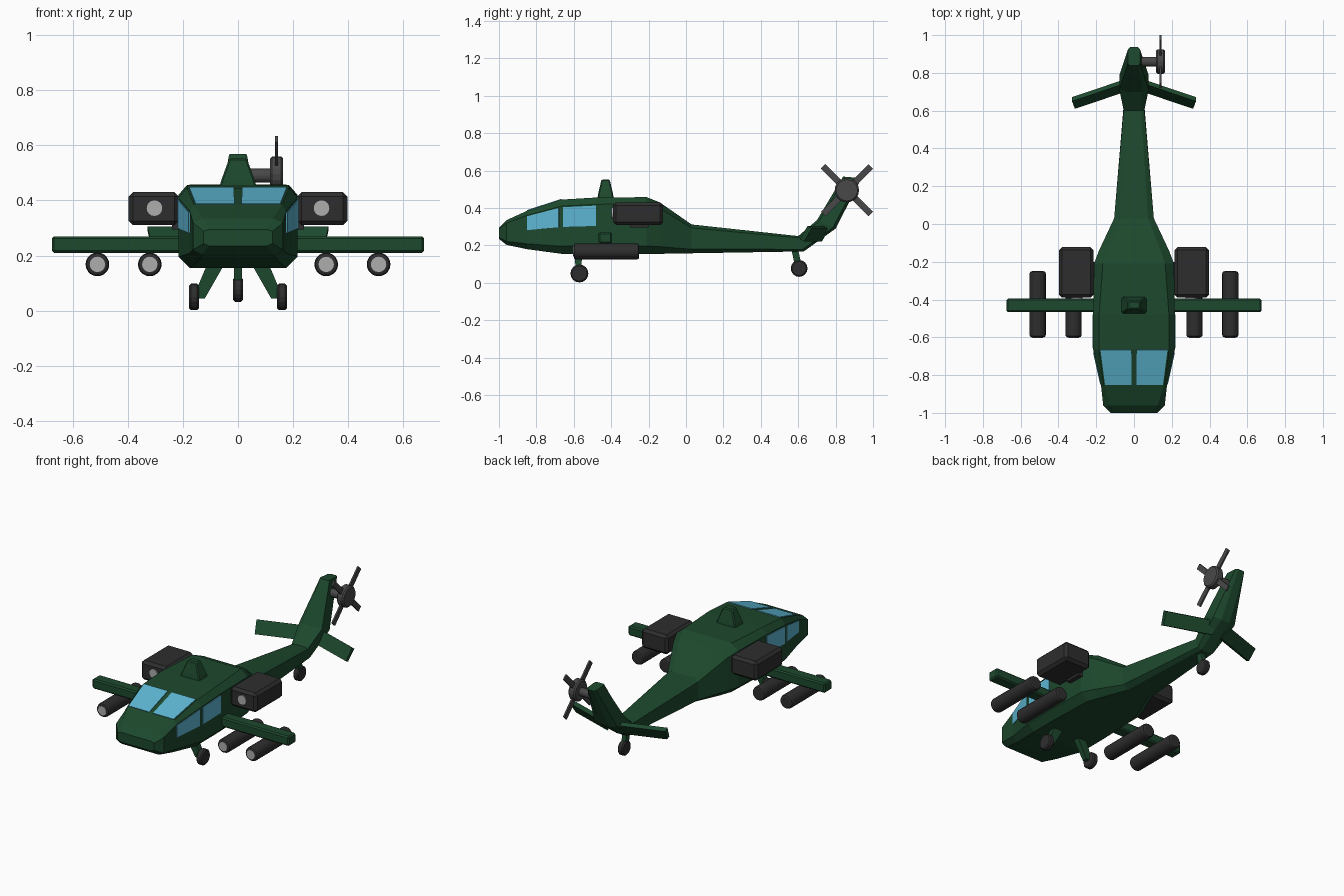
import bpy, bmesh, math
from mathutils import Vector, Matrix

if "Cube" in bpy.data.objects:
    bpy.data.objects.remove(bpy.data.objects["Cube"])


def mat(name, r, g, b):
    m = bpy.data.materials.new(name)
    m.diffuse_color = (r, g, b, 1)
    m.use_nodes = True
    m.node_tree.nodes["Principled BSDF"].inputs["Base Color"].default_value = m.diffuse_color
    return m


GREEN = mat("green_paint", 0.012, 0.065, 0.026)
DARK = mat("dark_metal", 0.027, 0.027, 0.028)
STEEL = mat("rotor_metal", 0.065, 0.065, 0.067)
LIGHT = mat("light_metal", 0.42, 0.42, 0.42)
GLASS = mat("glass", 0.11, 0.47, 0.65)


def finish(name, bm, material, bevel=0, segments=1):
    bmesh.ops.recalc_face_normals(bm, faces=bm.faces)
    me = bpy.data.meshes.new(name)
    bm.to_mesh(me)
    bm.free()
    me.materials.append(material)
    ob = bpy.data.objects.new(name, me)
    bpy.context.collection.objects.link(ob)
    if bevel:
        mod = ob.modifiers.new("bevel", "BEVEL")
        mod.width, mod.segments = bevel, segments
        mod.limit_method, mod.angle_limit = "ANGLE", math.radians(50)
    return ob


def loft(name, rings, material, bevel=0):
    bm = bmesh.new()
    vs = [[bm.verts.new(p) for p in r] for r in rings]
    n = len(vs[0])
    for a, b in zip(vs, vs[1:]):
        for i in range(n):
            bm.faces.new((a[i], a[(i + 1) % n], b[(i + 1) % n], b[i]))
    bm.faces.new(vs[0])
    bm.faces.new(vs[-1])
    return finish(name, bm, material, bevel)


def box(name, x, y, z, material, bevel=0):
    rings = [[(x[0], yy, z[0]), (x[1], yy, z[0]), (x[1], yy, z[1]), (x[0], yy, z[1])] for yy in y]
    return loft(name, rings, material, bevel)


def rod(name, p, q, radius, material, sides=16, bevel=0, segments=1):
    p, q = Vector(p), Vector(q)
    d = q - p
    bm = bmesh.new()
    m = Matrix.Translation((p + q) / 2) @ d.to_track_quat("Z", "Y").to_matrix().to_4x4()
    bmesh.ops.create_cone(bm, cap_ends=True, segments=sides, radius1=radius,
                          radius2=radius, depth=d.length, matrix=m)
    return finish(name, bm, material, bevel, segments)


# Fuselage, tail boom and fin: one octagonal loft
# bottom y, bottom z, top y, top z, half width, top half width, bottom half width
sections = [
    (-1.0, 0.235, -1.0, 0.295, 0.125, 0.105, 0.105),
    (-0.96, 0.203, -0.96, 0.335, 0.163, 0.125, 0.13),
    (-0.85, 0.18, -0.85, 0.385, 0.175, 0.16, 0.145),
    (-0.665, 0.155, -0.665, 0.445, 0.216, 0.185, 0.175),
    (-0.48, 0.155, -0.48, 0.456, 0.216, 0.185, 0.175),
    (-0.21, 0.155, -0.21, 0.458, 0.212, 0.165, 0.165),
    (-0.14, 0.155, -0.14, 0.43, 0.185, 0.14, 0.14),
    (0.03, 0.158, 0.03, 0.312, 0.105, 0.075, 0.07),
    (0.63, 0.168, 0.60, 0.25, 0.055, 0.038, 0.035),
    (0.80, 0.29, 0.70, 0.335, 0.078, 0.045, 0.03),
    (0.938, 0.56, 0.84, 0.568, 0.032, 0.025, 0.02),
]


def section_ring(yb, zb, yt, zt, w, wt, wb):
    half = [(wb, 0), (w, 0.14), (w, 0.88), (wt, 1)]
    pts = [(x, yb + (yt - yb) * f, zb + (zt - zb) * f) for x, f in half]
    return [Vector(p) for p in pts + [(-x, y, z) for x, y, z in reversed(pts)]]


rings = [section_ring(*s) for s in sections]
loft("fuselage", rings, GREEN)


# Window panes laid just above the fuselage faces
def pane(name, i, k, u, v):
    a, b, c, d = rings[i][k], rings[i + 1][k], rings[i + 1][k + 1], rings[i][k + 1]
    n = (c - a).cross(d - b).normalized()
    mid = (a + b + c + d) / 4
    if n.dot(mid - Vector((0, mid.y, 0.25))) < 0:
        n = -n
    bm = bmesh.new()
    corners = [(u[0], v[0]), (u[1], v[0]), (u[1], v[1]), (u[0], v[1])]
    vs = [bm.verts.new(a.lerp(b, s).lerp(d.lerp(c, s), t) + n * 0.004) for s, t in corners]
    f = bm.faces.new(vs)
    f.normal_update()
    ext = bmesh.ops.extrude_face_region(bm, geom=[f])
    for e in ext["geom"]:
        if isinstance(e, bmesh.types.BMVert):
            e.co -= n * 0.012
    finish(name, bm, GLASS)


for k, side in ((1, "right"), (5, "left")):
    v = (0.48, 0.97) if k == 1 else (0.03, 0.52)
    pane(side + "_front_side_window", 2, k, (0.0, 0.92), v)
    pane(side + "_rear_side_window", 3, k, (0.04, 1.0), v)
pane("right_windshield", 2, 3, (0.0, 1.0), (0.02, 0.46))
pane("left_windshield", 2, 3, (0.0, 1.0), (0.54, 0.98))

# Mast stub on the roof
loft("roof_mast", [[(sx * w, -0.43 + sy * d, z) for sx, sy in ((-1, -1), (1, -1), (1, 1), (-1, 1))]
                   for w, d, z in ((0.07, 0.045, 0.44), (0.06, 0.04, 0.475), (0.032, 0.022, 0.552))],
     GREEN, 0.006)

# Parts on both sides
for s, side in ((1, "right"), (-1, "left")):
    box(side + "_wing", (s * 0.15, s * 0.675), (-0.467, -0.395), (0.21, 0.27), GREEN, 0.008)
    # Engines
    box(side + "_engine", (s * 0.215, s * 0.397), (-0.39, -0.122), (0.31, 0.43), DARK, 0.016)
    box(side + "_engine_bracket", (s * 0.15, s * 0.24), (-0.3, -0.2), (0.295, 0.36), DARK)
    rod(side + "_engine_intake", (s * 0.303, -0.37, 0.372), (s * 0.303, -0.397, 0.372), 0.03, LIGHT)
    # Rocket tubes
    for x, label in ((0.32, "inner"), (0.51, "outer")):
        rod(f"{side}_{label}_rocket_tube", (s * x, -0.6, 0.168), (s * x, -0.25, 0.168),
            0.043, DARK, 20, 0.012, 2)
        rod(f"{side}_{label}_rocket_tip", (s * x, -0.58, 0.168), (s * x, -0.603, 0.168), 0.028, LIGHT)
    # Main landing gear
    loft(side + "_gear_leg", [[(s * (x - h), y0, z), (s * (x + h), y0, z), (s * (x + h), y1, z), (s * (x - h), y1, z)]
                              for x, h, y0, y1, z in ((0.075, 0.032, -0.595, -0.555, 0.18),
                                                      (0.142, 0.022, -0.59, -0.56, 0.045))], GREEN)
    rod(side + "_wheel", (s * 0.142, -0.57, 0.05), (s * 0.178, -0.57, 0.05), 0.048, DARK, 16, 0.007)
    # Tilted tailplane: quad section lofted from root to tip
    loft(side + "_tailplane", [[(s * (x + dx), y + dy, z) for dx, dy, z in
                                ((0, 0, 0.232), (0, 0.022, 0.222), (0.015, 0.062, 0.29), (0.015, 0.04, 0.305))]
                               for x, y in ((0.03, 0.705), (0.313, 0.61))], GREEN)

# Tail wheel
rod("tail_wheel", (-0.018, 0.605, 0.077), (0.018, 0.605, 0.077), 0.045, DARK, 16, 0.007)
loft("tail_wheel_leg", [[(sx * 0.014, y + sy * 0.018, z) for sx, sy in ((-1, -1), (1, -1), (1, 1), (-1, 1))]
                        for y, z in ((0.58, 0.185), (0.603, 0.08))], GREEN)

# Tail rotor
RY, RZ = 0.86, 0.495
rod("tail_rotor_shaft", (0.0, RY, RZ - 0.005), (0.12, RY, RZ - 0.005), 0.025, STEEL)
rod("tail_rotor_hub", (0.116, RY, RZ), (0.164, RY, RZ), 0.065, STEEL, 20, 0.008)
for i in range(4):
    blade = box(f"tail_rotor_blade_{i + 1}", (-0.005, 0.005), (0.03, 0.18), (-0.017, 0.017), STEEL)
    blade.location = (0.14, RY, RZ)
    blade.rotation_euler = (math.radians(45 + 90 * i), 0, 0)
